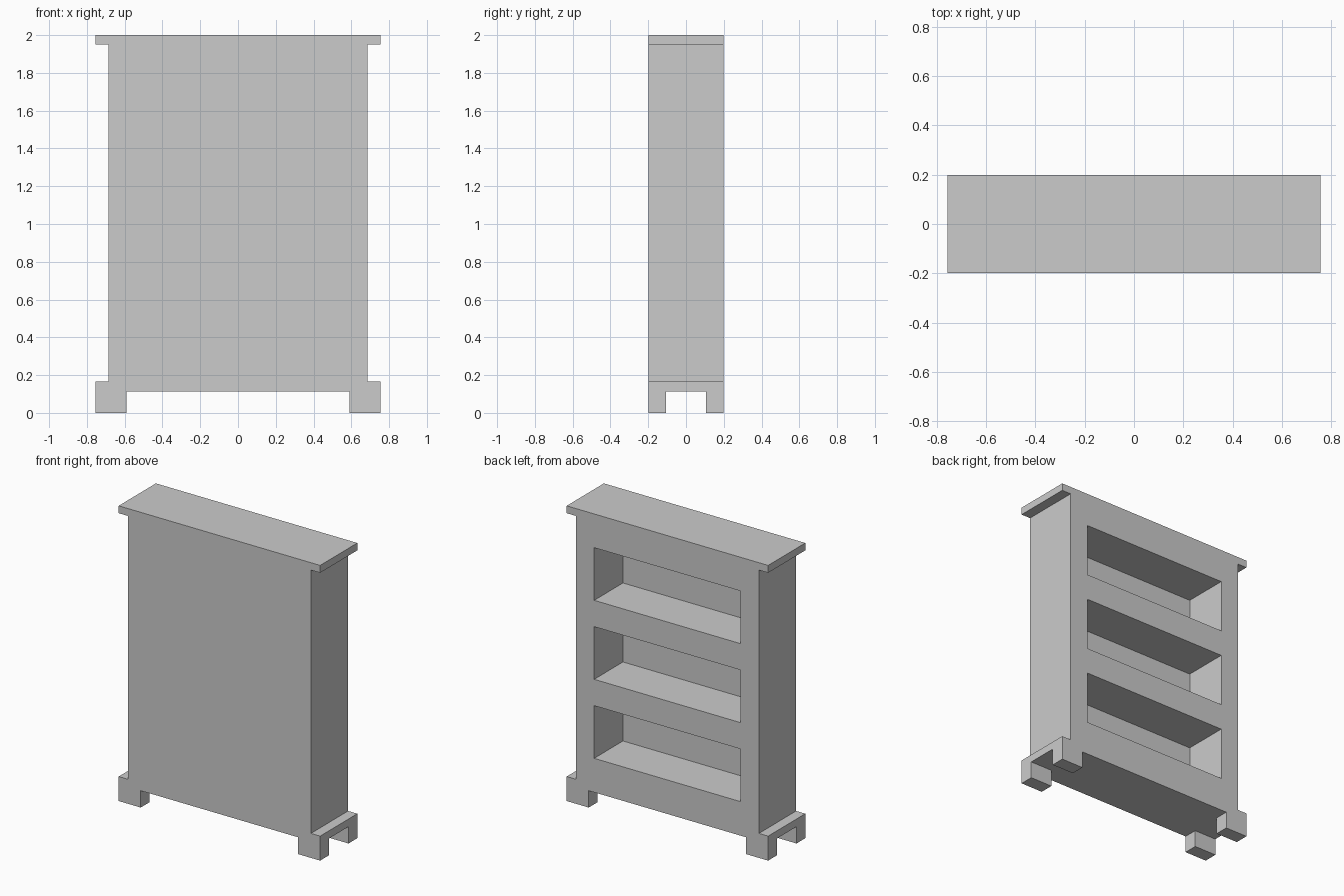
import bpy, bmesh
from mathutils import Vector

if "Cube" in bpy.data.objects:
    bpy.data.objects.remove(bpy.data.objects["Cube"])

W, D = 0.755, 0.199            # half width and half depth of the boards
FOOT_H, BASE_H = 0.114, 0.166  # top of the feet, top of the base board
BODY_TOP, TOP = 1.95, 2.0
BW = 0.686                     # half width of the body
RECESS = 0.308                 # shelf depth


def box_bm(lo, hi):
    bm = bmesh.new()
    bmesh.ops.create_cube(bm, size=1)
    lo, hi = Vector(lo), Vector(hi)
    for v in bm.verts:
        v.co = (lo + hi) / 2 + v.co * (hi - lo)
    return bm


def finish(name, bm):
    bmesh.ops.recalc_face_normals(bm, faces=bm.faces[:])
    me = bpy.data.meshes.new(name)
    bm.to_mesh(me)
    bm.free()
    ob = bpy.data.objects.new(name, me)
    bpy.context.collection.objects.link(ob)
    return ob


# Top and base boards
finish("top_board", box_bm((-W, -D, BODY_TOP), (W, D, TOP)))
finish("base_board", box_bm((-W, -D, FOOT_H), (W, D, BASE_H)))

# Four corner feet: one block mirrored in x and y
foot = finish("feet", box_bm((0.59, 0.105, 0), (W, D, FOOT_H)))
mirror = foot.modifiers.new("mirror", 'MIRROR')
mirror.use_axis = (True, True, False)
mirror.use_mirror_merge = False

# Body: cut into a 10 x 10 layout, then sink three shelf openings into the back
bm = box_bm((-BW, -D, BASE_H), (BW, D, BODY_TOP))
step = (BODY_TOP - BASE_H) / 10
rows = [BASE_H + step * k for k in (1, 3, 4, 6, 7, 9)]
cuts = [((s * 0.8 * BW, 0, 0), (1, 0, 0)) for s in (-1, 1)]
cuts += [((0, 0, z), (0, 0, 1)) for z in rows]
for co, no in cuts:
    bmesh.ops.bisect_plane(bm, geom=bm.verts[:] + bm.edges[:] + bm.faces[:],
                           plane_co=co, plane_no=no)
openings = []
for f in bm.faces:
    c = f.calc_center_median()
    if c.y > D - 0.001 and abs(c.x) < 0.1:
        if any(rows[i] < c.z < rows[i + 1] for i in (0, 2, 4)):
            openings.append(f)
sunk = bmesh.ops.extrude_discrete_faces(bm, faces=openings)["faces"]
bmesh.ops.translate(bm, vec=(0, -RECESS, 0),
                    verts=list({v for f in sunk for v in f.verts}))
finish("shelf_body", bm)
